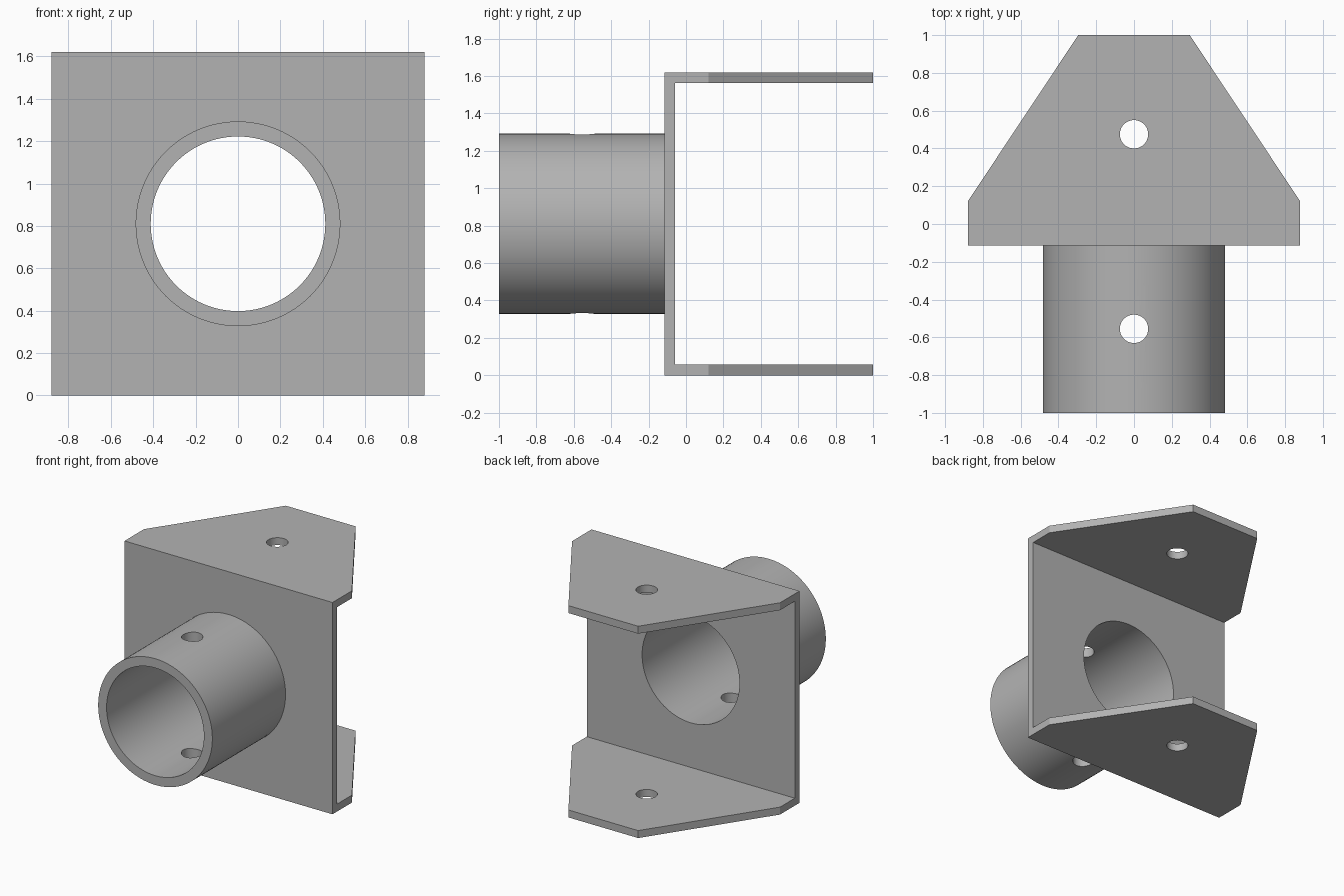
import bpy
import bmesh
import math
from mathutils import Matrix, Vector

cube = bpy.data.objects.get("Cube")
if cube:
    bpy.data.objects.remove(cube, do_unlink=True)

steel = bpy.data.materials.new("grey steel")
steel.use_nodes = True
colour = (0.45, 0.45, 0.45, 1)
steel.diffuse_color = colour
steel.node_tree.nodes["Principled BSDF"].inputs["Base Color"].default_value = colour

HEIGHT, HALF_WIDTH, WALL = 1.62, 0.88, 0.057
PLATE_Y = -0.115
AXIS_Z = HEIGHT / 2
OUTER, BORE, PIN = 0.483, 0.412, 0.075


def add_object(name, bm):
    bmesh.ops.recalc_face_normals(bm, faces=bm.faces)
    mesh = bpy.data.meshes.new(name)
    bm.to_mesh(mesh)
    bm.free()
    mesh.materials.append(steel)
    obj = bpy.data.objects.new(name, mesh)
    bpy.context.collection.objects.link(obj)
    return obj


def prism(name, outline, height):
    bm = bmesh.new()
    face = bm.faces.new([bm.verts.new((x, y, 0)) for x, y in outline])
    top = bmesh.ops.extrude_face_region(bm, geom=[face])["geom"]
    verts = [v for v in top if isinstance(v, bmesh.types.BMVert)]
    bmesh.ops.translate(bm, verts=verts, vec=(0, 0, height))
    return add_object(name, bm)


def cylinder(name, radius, start, end, sides=96):
    start, end = Vector(start), Vector(end)
    axis = end - start
    turn = axis.to_track_quat("Z", "Y").to_matrix().to_4x4()
    bm = bmesh.new()
    bmesh.ops.create_cone(bm, cap_ends=True, segments=sides, radius1=radius,
                          radius2=radius, depth=axis.length,
                          matrix=Matrix.Translation((start + end) / 2) @ turn)
    return add_object(name, bm)


def box(name, low, high):
    outline = [(low[0], low[1]), (high[0], low[1]), (high[0], high[1]), (low[0], high[1])]
    obj = prism(name, outline, high[2] - low[2])
    obj.data.transform(Matrix.Translation((0, 0, low[2])))
    return obj


def cut(obj, cutters):
    for cutter in cutters:
        mod = obj.modifiers.new("cut", "BOOLEAN")
        mod.operation = "DIFFERENCE"
        mod.solver = "EXACT"
        mod.object = cutter
        cutter.hide_render = True
    bpy.context.view_layer.objects.active = obj
    for mod in list(obj.modifiers):
        bpy.ops.object.modifier_apply(modifier=mod.name)
    for cutter in cutters:
        bpy.data.objects.remove(cutter, do_unlink=True)


def pin_cutter(y):
    return cylinder("pin_cutter", PIN, (0, y, -1), (0, y, HEIGHT + 1), 48)


def bore_cutter():
    return cylinder("bore_cutter", BORE, (0, -2, AXIS_Z), (0, 0.3, AXIS_Z))


# U-shaped bracket: back plate with two tapered flanges
right_side = [(HALF_WIDTH, PLATE_Y), (HALF_WIDTH, 0.12), (0.295, 1)]
outline = right_side + [(-x, y) for x, y in reversed(right_side)]
bracket = prism("bracket", outline, HEIGHT)
gap = box("gap_cutter", (-2, PLATE_Y + WALL, WALL), (2, 2, HEIGHT - WALL))
cut(bracket, [gap, bore_cutter(), pin_cutter(0.475)])

# Socket tube with a cross-drilled pin hole
tube = cylinder("socket_tube", OUTER, (0, -1, AXIS_Z), (0, PLATE_Y, AXIS_Z))
cut(tube, [bore_cutter(), pin_cutter(-0.555)])

for obj in (bracket, tube):
    bpy.ops.object.select_all(action="DESELECT")
    obj.select_set(True)
    bpy.context.view_layer.objects.active = obj
    bpy.ops.object.shade_smooth_by_angle(angle=math.radians(30))
